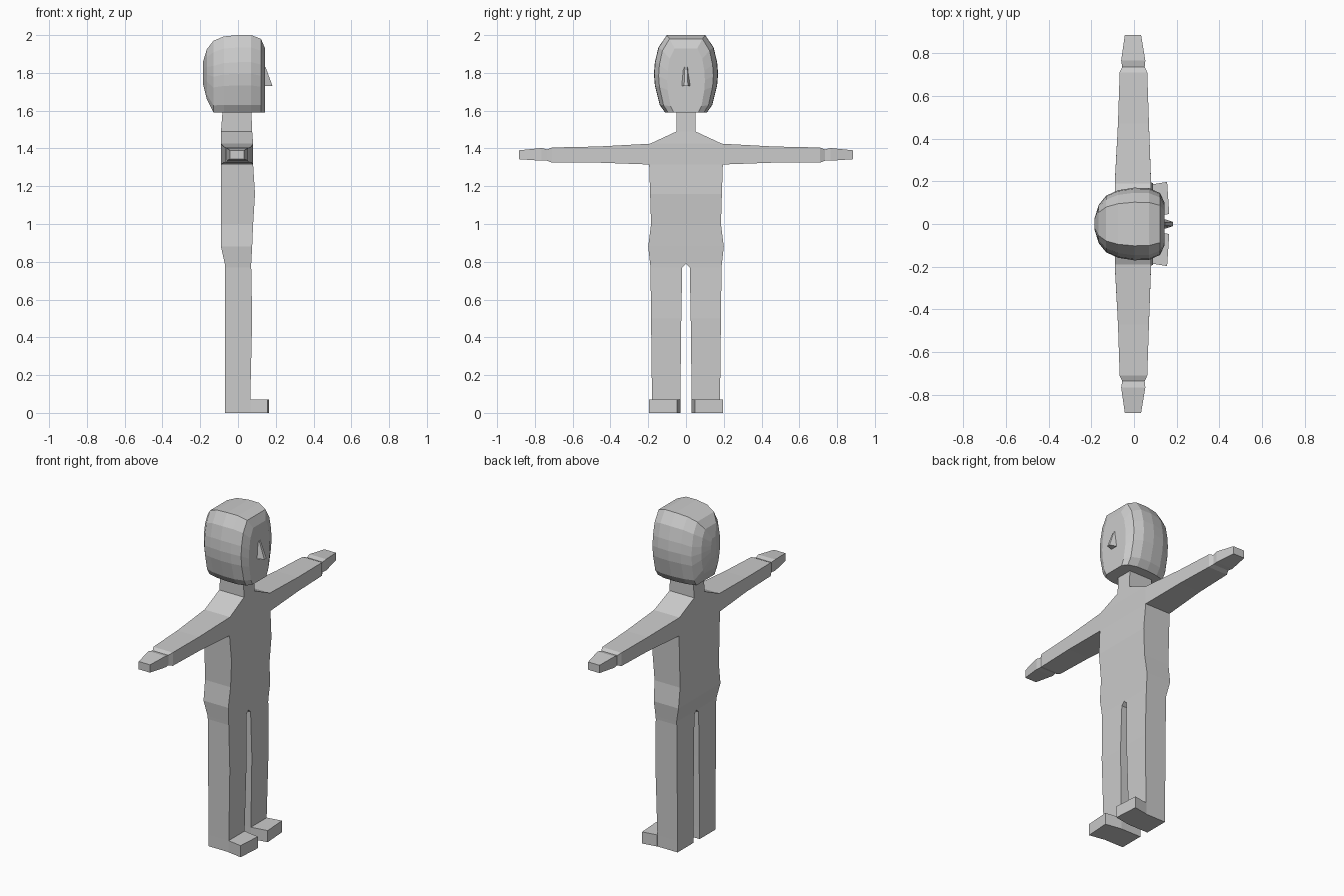
import bpy
import bmesh

cube = bpy.data.objects.get("Cube")
if cube:
    bpy.data.objects.remove(cube, do_unlink=True)

grey = bpy.data.materials.new("plain grey")
grey.use_nodes = True
grey.diffuse_color = (0.6, 0.6, 0.6, 1)
grey.node_tree.nodes["Principled BSDF"].inputs["Base Color"].default_value = (0.6, 0.6, 0.6, 1)


def finish(bm, name, mirror=False):
    """Turn a bmesh into a flat-shaded object, optionally mirrored across y = 0."""
    bmesh.ops.recalc_face_normals(bm, faces=bm.faces)
    mesh = bpy.data.meshes.new(name)
    bm.to_mesh(mesh)
    bm.free()
    mesh.materials.append(grey)
    obj = bpy.data.objects.new(name, mesh)
    bpy.context.collection.objects.link(obj)
    if mirror:
        mod = obj.modifiers.new("mirror", 'MIRROR')
        mod.use_axis = (False, True, False)
        mod.use_clip = True
    return obj


def loft(bm, rings, cap_ends=True):
    """Skin a series of closed rings of equal length."""
    loops = [[bm.verts.new(p) for p in ring] for ring in rings]
    n = len(loops[0])
    for a, b in zip(loops, loops[1:]):
        for i in range(n):
            j = (i + 1) % n
            bm.faces.new((a[i], a[j], b[j], b[i]))
    if cap_ends:
        bm.faces.new(loops[0])
        bm.faces.new(loops[-1])


# Body half: rows of (inner y, outer y, z, back x, front x) from neck to sole
rows = [
    (0, 0.05, 1.62, -0.08, 0.07),
    (0, 0.05, 1.49, -0.09, 0.075),
    (0, 0.19, 1.425, -0.09, 0.08),
    (0, 0.195, 1.315, -0.09, 0.08),
    (0, 0.19, 1.16, -0.09, 0.09),
    (0, 0.185, 1.0, -0.09, 0.08),
    (0, 0.2, 0.88, -0.09, 0.075),
    (0, 0.19, 0.79, -0.07, 0.07),
    (0.02, 0.188, 0.77, -0.07, 0.07),
    (0.025, 0.185, 0.5, -0.07, 0.075),
    (0.03, 0.18, 0.07, -0.07, 0.065),
    (0.03, 0.18, 0, -0.07, 0.065),
]
# Arm stations: (y, bottom z, top z, back x, front x) from shoulder to fingertips
arm = [
    (0.47, 1.325, 1.41, -0.075, 0.07),
    (0.71, 1.325, 1.405, -0.067, 0.062),
    (0.735, 1.335, 1.395, -0.055, 0.05),
    (0.765, 1.335, 1.402, -0.06, 0.053),
    (0.885, 1.343, 1.39, -0.043, 0.033),
]

bm = bmesh.new()


def pair(y, z, back, front):
    return bm.verts.new((front, y, z)), bm.verts.new((back, y, z))


grid = [(pair(i, z, b, f), pair(o, z, b, f)) for i, o, z, b, f in rows]
quads = [(u[0], u[1], l[1], l[0]) for u, l in zip(grid, grid[1:])]
limb = [(grid[2][1], grid[3][1])]
limb += [(pair(y, t, b, f), pair(y, l, b, f)) for y, l, t, b, f in arm]
quads += [(a[0], b[0], b[1], a[1]) for a, b in zip(limb, limb[1:])]

# Front and back sheets, then side walls along the open outline
edge_use = {}
for q in quads:
    bm.faces.new([p[0] for p in q])
    bm.faces.new([p[1] for p in reversed(q)])
    for a, b in zip(q, q[1:] + q[:1]):
        edge_use.setdefault(frozenset((a, b)), []).append((a, b))
for uses in edge_use.values():
    a, b = uses[0]
    on_seam = a[0].co.y == 0 and b[0].co.y == 0
    if len(uses) == 1 and not on_seam:
        bm.faces.new((a[0], a[1], b[1], b[0]))
finish(bm, "body", mirror=True)

# Feet: wedge-shaped blocks in front of the legs
bm = bmesh.new()
plan = [(0.065, 0.03), (0.065, 0.182), (0.155, 0.197), (0.165, 0.047)]
loft(bm, [[(x, y, z) for x, y in plan] for z in (0, 0.07)])
finish(bm, "feet", mirror=True)

# Head: one rounded outline scaled along x, with a nearly flat face
half = [(0.6, 1), (0.86, 0.84), (0.97, 0.65), (1, 0.5), (0.97, 0.35), (0.82, 0.1), (0.65, 0)]
outline = half + [(-u, v) for u, v in reversed(half)]
# Stations: (x, half width, bottom z, top z)
stations = [
    (-0.185, 0.025, 1.74, 1.86),
    (-0.165, 0.09, 1.66, 1.925),
    (-0.13, 0.133, 1.59, 1.97),
    (-0.075, 0.158, 1.59, 1.993),
    (0.0, 0.17, 1.59, 2.0),
    (0.07, 0.168, 1.59, 2.0),
    (0.122, 0.145, 1.59, 1.98),
    (0.143, 0.1, 1.59, 1.93),
]
bm = bmesh.new()
loft(bm, [[(x, w * u, lo + (hi - lo) * v) for u, v in outline] for x, w, lo, hi in stations])
finish(bm, "head")

# Nose: small wedge, wide and projecting at the bottom
bm = bmesh.new()
loft(bm, [
    [(0.135, -0.025, 1.73), (0.135, 0.025, 1.73), (0.183, 0.01, 1.73), (0.183, -0.01, 1.73)],
    [(0.135, -0.016, 1.83), (0.135, 0.016, 1.83), (0.146, 0.006, 1.83), (0.146, -0.006, 1.83)],
])
finish(bm, "nose")
